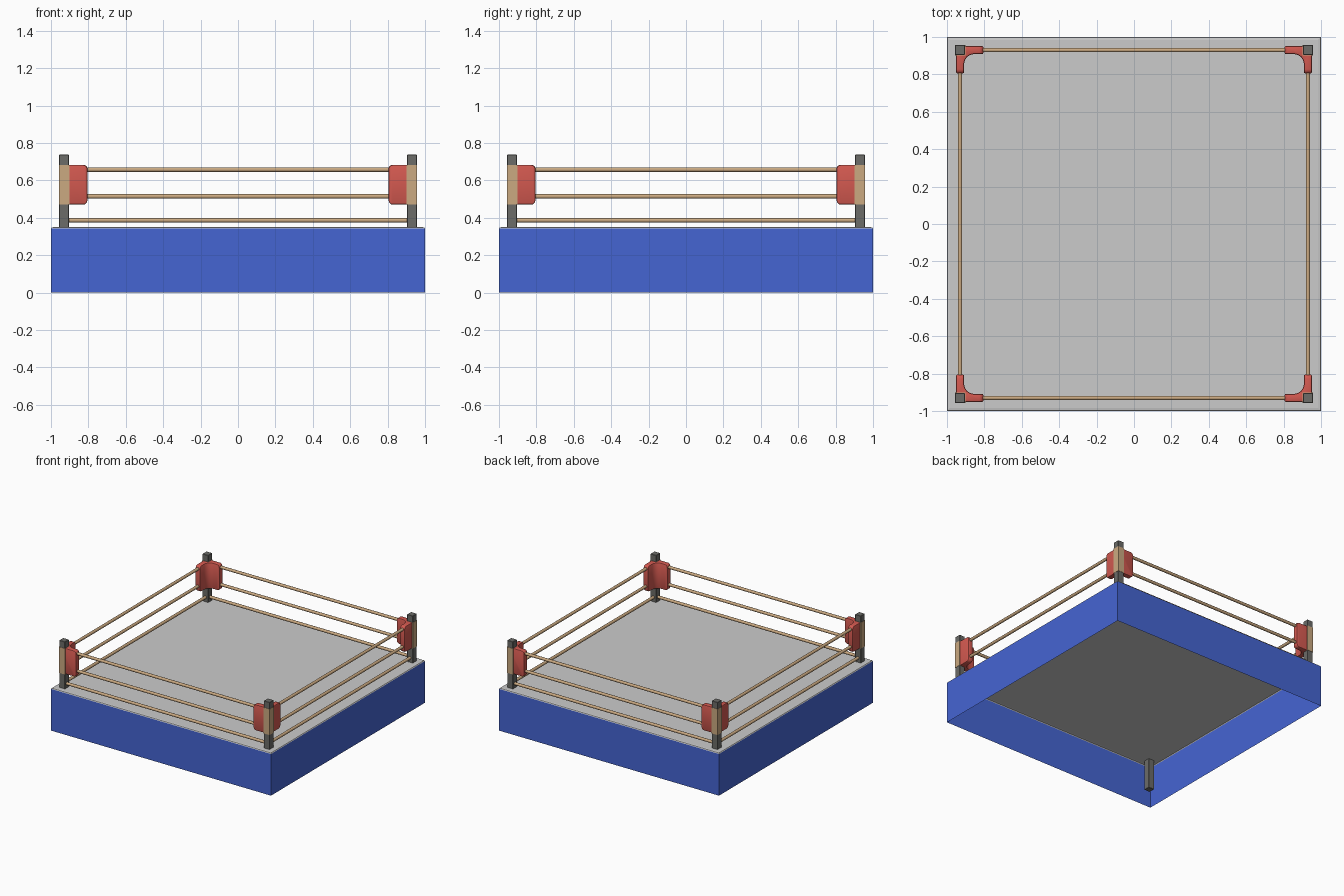
import bpy, bmesh
from math import pi, cos, sin
from mathutils import Vector

if "Cube" in bpy.data.objects:
    bpy.data.objects.remove(bpy.data.objects["Cube"])

C = 0.93            # post centre distance from the middle
FLOOR = 0.35        # canvas height


def material(name, rgb):
    m = bpy.data.materials.new(name)
    m.diffuse_color = (*rgb, 1)
    m.use_nodes = True
    m.node_tree.nodes["Principled BSDF"].inputs["Base Color"].default_value = m.diffuse_color
    return m


BLUE = material("blue_cloth", (0.06, 0.13, 0.65))
RED = material("red_padding", (0.65, 0.1, 0.08))
TAN = material("tan_rope", (0.6, 0.4, 0.22))
DARK = material("dark_metal", (0.15, 0.15, 0.14))


def finish(name, bm, mat=None, smooth=False):
    bmesh.ops.recalc_face_normals(bm, faces=bm.faces)
    me = bpy.data.meshes.new(name)
    bm.to_mesh(me)
    bm.free()
    ob = bpy.data.objects.new(name, me)
    bpy.context.collection.objects.link(ob)
    if mat:
        me.materials.append(mat)
    if smooth:
        bpy.ops.object.select_all(action='DESELECT')
        bpy.context.view_layer.objects.active = ob
        ob.select_set(True)
        bpy.ops.object.shade_smooth_by_angle(angle=0.7)
    return ob


def square_sheet(name, rings, cap, mat=None):
    """Stack of square loops (half size, z), optionally closed at the last."""
    bm = bmesh.new()
    loops = [[bm.verts.new((x * h, y * h, z)) for x, y in
              ((-1, -1), (1, -1), (1, 1), (-1, 1))] for h, z in rings]
    for a, b in zip(loops, loops[1:]):
        for i in range(4):
            j = (i + 1) % 4
            bm.faces.new((a[i], a[j], b[j], b[i]))
    if cap:
        bm.faces.new(loops[-1])
    for_up = finish(name, bm, mat)
    # open sheets: make sure the normals face outwards / up
    me = for_up.data
    p = me.polygons[0]
    if p.normal.dot(Vector((p.center.x, p.center.y, 0))) < 0:
        me.flip_normals()
    return for_up


def box(name, x, y, half, z0, z1, mat, bevel=0.0):
    bm = bmesh.new()
    bmesh.ops.create_cube(bm, size=1)
    for v in bm.verts:
        v.co = (x + v.co.x * 2 * half, y + v.co.y * 2 * half,
                z0 + (v.co.z + 0.5) * (z1 - z0))
    if bevel:
        bmesh.ops.bevel(bm, geom=bm.edges[:], offset=bevel, segments=1,
                        affect='EDGES')
    return finish(name, bm, mat)


def corner_pad(name, sx, sy):
    """L-shaped cushion hugging the inside of a post."""
    t, end = 0.022, 0.125
    half = [(end, -t), (end, t), (0.07, t), (0.052, 0.027), (0.037, 0.037)]
    outline = [(-0.01, -t)] + half + [(v, u) for u, v in half[-2::-1]] + [(-t, -0.01)]
    bm = bmesh.new()
    vs = [bm.verts.new((sx * (C - u), sy * (C - v), 0.47)) for u, v in outline]
    face = bm.faces.new(vs)
    top = bmesh.ops.extrude_face_region(bm, geom=[face])['geom']
    bmesh.ops.translate(bm, vec=(0, 0, 0.213),
                        verts=[g for g in top if isinstance(g, bmesh.types.BMVert)])

    # soften the vertical ends' corners, then all the sharp edges
    def dist(v):
        return max(C - abs(v.co.x), C - abs(v.co.y))
    ends = [e for e in bm.edges
            if all(dist(v) > end - 1e-4 for v in e.verts)
            and abs(e.verts[0].co.z - e.verts[1].co.z) < 1e-4]
    bmesh.ops.bevel(bm, geom=ends, offset=0.022, segments=3, profile=0.5,
                    affect='EDGES')
    bm.normal_update()
    sharp = [e for e in bm.edges if len(e.link_faces) == 2 and e.calc_face_angle() > 1.0]
    bmesh.ops.bevel(bm, geom=sharp, offset=0.008, segments=2, profile=0.5,
                    affect='EDGES', clamp_overlap=True)
    return finish(name, bm, RED, smooth=True)


def rope(name, a, b, r=0.012, n=10):
    a, b = Vector(a), Vector(b)
    bm = bmesh.new()
    bmesh.ops.create_cone(bm, cap_ends=True, segments=n, radius1=r, radius2=r,
                          depth=(b - a).length)
    q = (b - a).to_track_quat('Z', 'Y')
    for v in bm.verts:
        v.co = q @ v.co + (a + b) / 2
    return finish(name, bm, TAN, smooth=True)


# Platform: open-bottomed cloth skirt and thin canvas with a softened rim
square_sheet("apron_skirt", [(1, 0), (1, 0.342)], False, BLUE)
square_sheet("canvas_floor", [(1, 0.342), (0.996, 0.348), (0.985, FLOOR)], True)

# Corner posts, their tan sleeves and red cushions
corners = [(-1, -1, "front_left"), (1, -1, "front_right"),
           (1, 1, "back_right"), (-1, 1, "back_left")]
for sx, sy, tag in corners:
    box(tag + "_post", sx * C, sy * C, 0.026, 0.1, 0.737, DARK, 0.002)
    box(tag + "_sleeve", sx * C, sy * C, 0.028, 0.47, 0.683, TAN)
    corner_pad(tag + "_pad", sx, sy)

# Three ropes per side
sides = ["front", "right", "back", "left"]
for i, side in enumerate(sides):
    (ax, ay, _), (bx, by, _) = corners[i], corners[(i + 1) % 4]
    for level, z in (("lower", 0.386), ("middle", 0.514), ("upper", 0.657)):
        rope(f"{side}_{level}_rope", (ax * C, ay * C, z), (bx * C, by * C, z))
